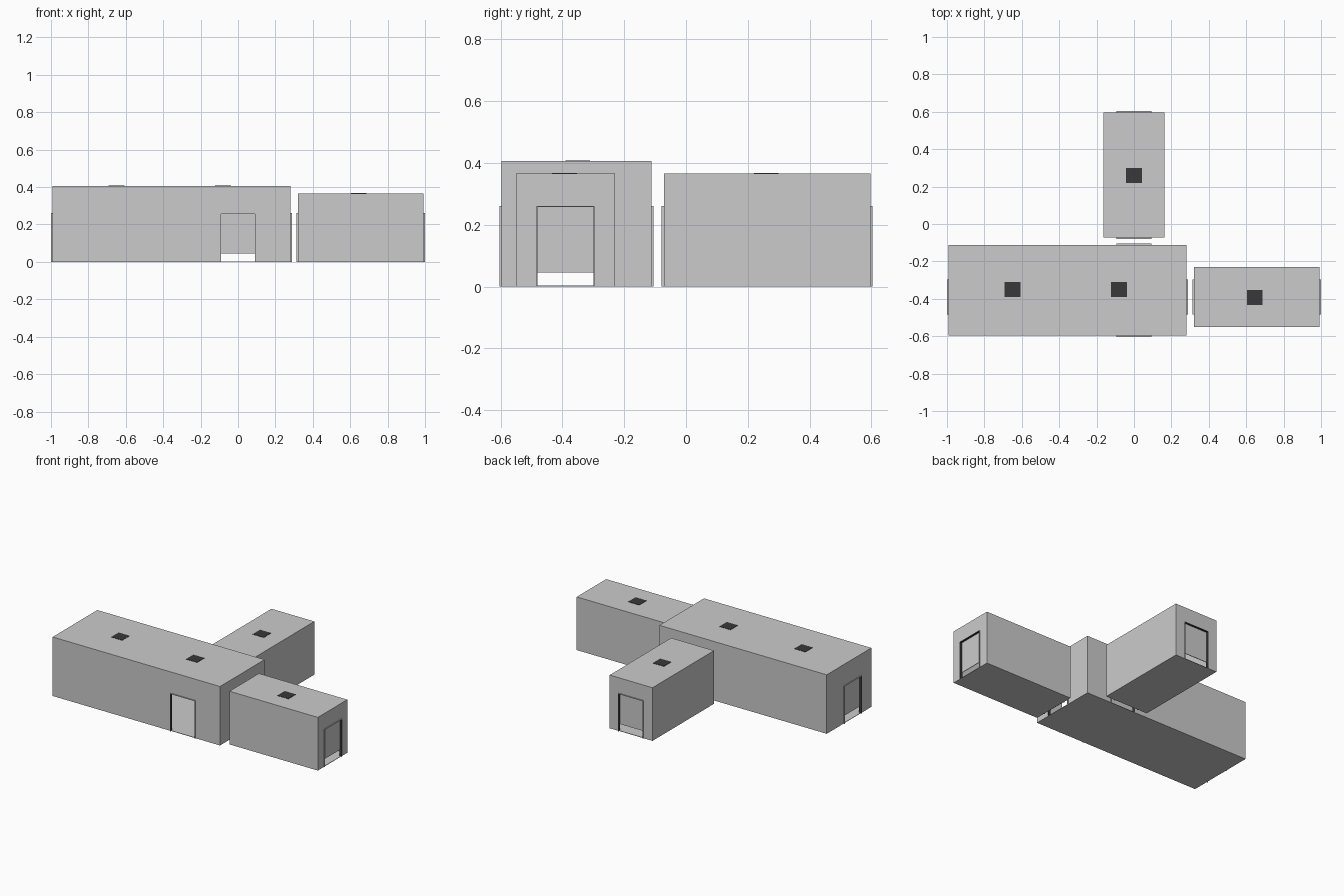
import bpy
import bmesh
from mathutils import Vector

old = bpy.data.objects.get("Cube")
if old:
    bpy.data.objects.remove(old, do_unlink=True)


def material(name, value):
    m = bpy.data.materials.new(name)
    m.use_nodes = True
    colour = (value, value, value, 1)
    m.diffuse_color = colour
    m.node_tree.nodes["Principled BSDF"].inputs["Base Color"].default_value = colour
    return m


GREY = material("light grey", 0.6)
DARK = material("dark grey", 0.04)
WALL = 0.012     # wall thickness
FLOOR = 0.003    # floor thickness
PROUD = 0.007    # how far door frames stand out
HALF = 0.094     # half width of a doorway
TOP = 0.26       # height of a doorway
GAP = 0.045      # opening under each raised shutter
LINE = -0.39     # shared centre line of the end doors


def box(name, low, high, mat=GREY):
    """Axis-aligned box between two corners."""
    low, high = Vector(low), Vector(high)
    mesh = bpy.data.meshes.new(name)
    bm = bmesh.new()
    bmesh.ops.create_cube(bm, size=1)
    for v in bm.verts:
        v.co = (low + high) / 2 + v.co * (high - low)
    bm.to_mesh(mesh)
    bm.free()
    mesh.materials.append(mat)
    obj = bpy.data.objects.new(name, mesh)
    bpy.context.collection.objects.link(obj)
    return obj


def cut(obj, low, high):
    """Remove a box from an object and discard the cutter."""
    cutter = box("cutter", low, high)
    cutter.hide_render = True
    mod = obj.modifiers.new("cut", "BOOLEAN")
    mod.operation, mod.solver, mod.object = "DIFFERENCE", "EXACT", cutter
    bpy.context.view_layer.objects.active = obj
    bpy.ops.object.modifier_apply(modifier=mod.name)
    bpy.data.objects.remove(cutter, do_unlink=True)


def room(name, low, high):
    """Hollow room with thin walls, floor and roof."""
    shell = box(name, low, high)
    inset = Vector((WALL, WALL, WALL))
    cut(shell, Vector(low) + Vector((WALL, WALL, FLOOR)), Vector(high) - inset)
    return shell


def door(name, shell, axis, side, face, centre, shutter=True):
    """Doorway in a wall facing side (+1/-1) along axis (0 = x, 1 = y)."""
    def span(d0, d1, a0, a1, z0, z1):
        # d runs outward from the wall face, a runs along the wall
        d = sorted((face + side * d0, face + side * d1))
        a = (centre + a0, centre + a1)
        pairs = (d, a) if axis == 0 else (a, d)
        return [(pairs[0][i], pairs[1][i], (z0, z1)[i]) for i in (0, 1)]

    cut(shell, *span(-WALL * 1.5, WALL, -HALF, HALF, FLOOR, TOP))

    # sleeve frame, dark on the faces that look into the doorway
    t = 0.003
    bars = {"left_jamb": (-HALF, t - HALF, 0, TOP),
            "right_jamb": (HALF - t, HALF, 0, TOP),
            "lintel": (t - HALF, HALF - t, TOP - t, TOP)}
    middle = Vector((face, centre, 0) if axis == 0 else (centre, face, 0))
    middle.z = TOP / 2
    for part, bounds in bars.items():
        bar = box(f"{name}_{part}", *span(-WALL, PROUD, *bounds))
        bar.data.materials.append(DARK)
        for p in bar.data.polygons:
            across = abs(p.normal[axis]) < 0.5
            upright = abs(p.normal.z) > 0.5
            if across and upright == (part == "lintel"):
                p.material_index = int(p.normal.dot(middle - p.center) > 0)

    # partly raised shutter
    if shutter:
        box(f"{name}_shutter", *span(-WALL, 0.004 - WALL, t - HALF, HALF - t, GAP, TOP - t))


# hall
hall = room("main_hall", (-0.993, -0.597, 0), (0.281, -0.112, 0.406))
door("hall_west_door", hall, 0, -1, -0.993, LINE)
door("hall_east_door", hall, 0, 1, 0.281, LINE)
door("hall_front_door", hall, 1, -1, -0.597, 0, shutter=False)
door("hall_back_door", hall, 1, 1, -0.112, 0)
box("door_panel", (0, -0.128, 0.165), (0.075, -0.122, 0.245))

# side room
side_room = room("side_room", (0.32, -0.55, 0), (0.993, -0.23, 0.366))
door("side_west_door", side_room, 0, -1, 0.32, LINE)
door("side_east_door", side_room, 0, 1, 0.993, LINE)

# back room
back_room = room("back_room", (-0.163, -0.072, 0), (0.163, 0.597, 0.366))
door("back_room_front_door", back_room, 1, -1, -0.072, 0)
door("back_room_rear_door", back_room, 1, 1, 0.597, 0)

# dark roof hatches
for x, y, z in ((-0.65, -0.35, 0.406), (-0.08, -0.35, 0.406),
                (0.645, -0.393, 0.366), (0, 0.26, 0.366)):
    box("roof_hatch", (x - 0.042, y - 0.04, z), (x + 0.042, y + 0.04, z + 0.002), DARK)
